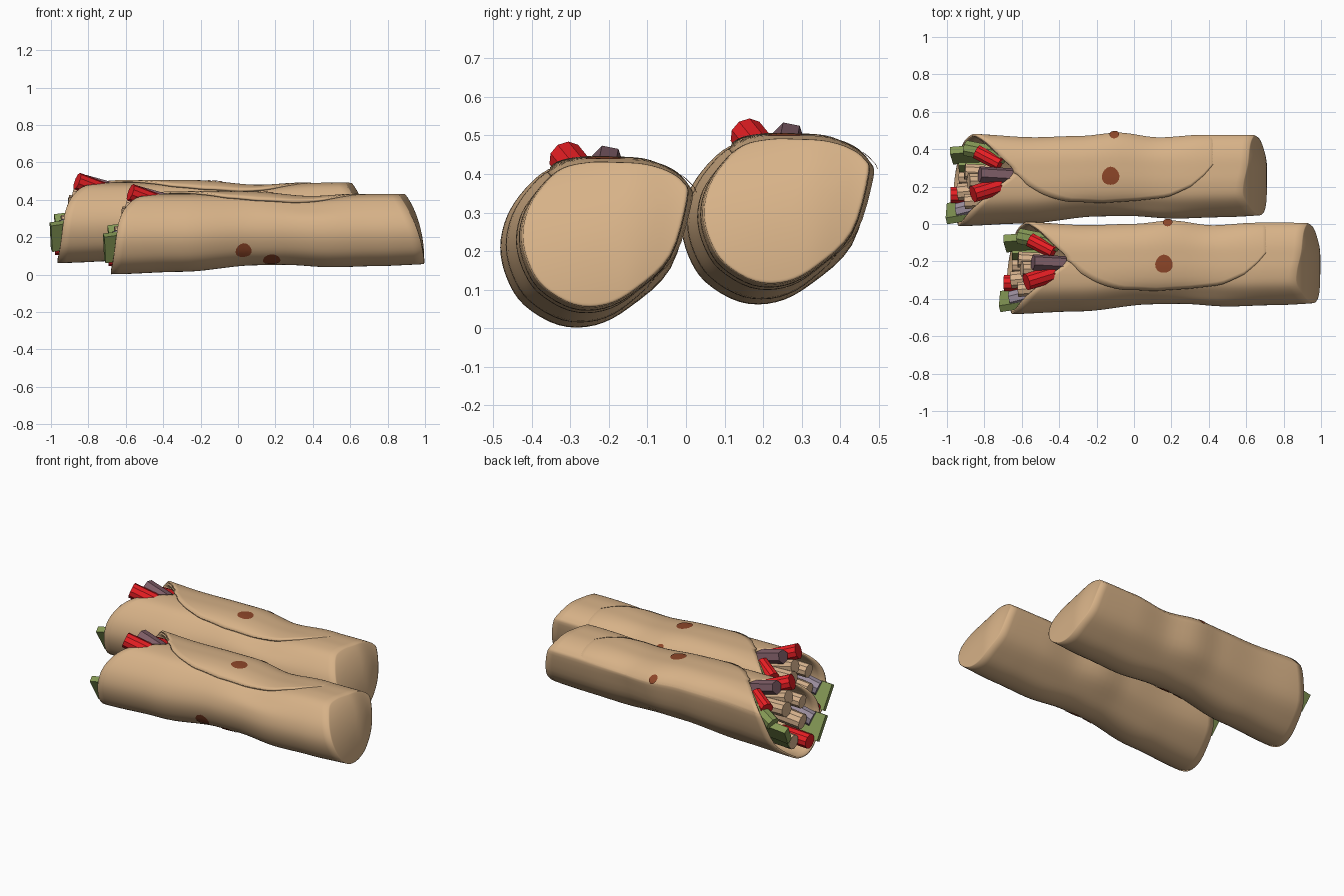
import bpy, bmesh, math
from mathutils import Vector

if "Cube" in bpy.data.objects:
    bpy.data.objects.remove(bpy.data.objects["Cube"])

def material(name, rgb):
    m = bpy.data.materials.new(name)
    m.diffuse_color = (*rgb, 1)
    m.use_nodes = True
    m.node_tree.nodes["Principled BSDF"].inputs["Base Color"].default_value = m.diffuse_color
    return m

TORTILLA = material("tortilla", (0.68, 0.445, 0.245))
SPOT = material("toasted_brown", (0.27, 0.062, 0.022))
RED = material("pepper_red", (0.80, 0.013, 0.017))
GREEN = material("lettuce_green", (0.23, 0.31, 0.09))
MAUVE = material("bean_mauve", (0.21, 0.11, 0.135))
LILAC = material("onion_lilac", (0.33, 0.27, 0.34))
CREAM = material("chicken_cream", (0.68, 0.45, 0.27))

# Roll cross-section from the back over the top: (y, z, x of the open rim)
SECTION = [(.010, .325, -.58), (-.003, .372, -.55), (-.05, .405, -.49), (-.12, .425, -.42),
           (-.2, .43, -.36), (-.28, .43, -.45), (-.36, .412, -.54), (-.42, .36, -.60),
           (-.465, .29, -.635), (-.482, .21, -.65), (-.465, .13, -.66), (-.42, .06, -.67),
           (-.33, .008, -.68), (-.235, .008, -.675), (-.145, .055, -.66), (-.04, .155, -.63)]
# Size of the roll along its length, and how far round the flap edge reaches
SCALE = [(-.68, 1), (-.3, .97), (.1, .89), (.25, .885), (.5, .915), (.75, .9), (1, .88)]
FLAP_EDGE = [(-.36, 4), (-.23, 4.8), (-.1, 5.5), (.05, 6.2), (.2, 6.5), (.35, 6.35),
             (.5, 5.9), (.6, 5.2), (.66, 4.4), (.72, 3.4)]
BACK_WAVE = [(-.6, 0), (-.25, -.018), (0, -.01), (.2, .008), (.42, -.018), (.65, -.004), (1, -.004)]
OFFSET_B = Vector((-.285, .47, .06))

def smooth(v):
    v = min(1, max(0, v))
    return v * v * (3 - 2 * v)

def lookup(table, x, ease=smooth):
    for (a, p), (b, q) in zip(table, table[1:]):
        if x <= b:
            return p + (q - p) * ease((x - a) / (b - a))
    return table[-1][1]

def section(t):
    i = math.floor(t)
    f = t - i
    p = [Vector(SECTION[(i + k) % 16]) for k in (-1, 0, 1, 2)]
    return 0.5 * (2 * p[1] + (p[2] - p[0]) * f + (2 * p[0] - 5 * p[1] + 4 * p[2] - p[3]) * f * f
                  + (3 * p[1] - p[0] - 3 * p[2] + p[3]) * f ** 3)

def surface(t, x, off=0):
    """Point on the roll, pushed outwards by off."""
    c, d = section(t), section(t + .02) - section(t - .02)
    n = Vector((d.y, -d.x)).normalized() * off
    s = lookup(SCALE, x)
    y, z = c.x * s, .44 - (.44 - c.y) * s
    z -= .025 * math.exp(-((x - .38) / .2) ** 2) * smooth((z - .28) / .12)
    y += lookup(BACK_WAVE, max(x, -.6)) * smooth((y + .2) / .2)
    return Vector((x, y + n.x, z + n.y))

def end_x(y, z):
    q = min(1, max(0, (z - .25 * (y + .2) - .06) / .42))
    return .99 - .2 * (1 - (1 - q ** 2.1) ** .6) - .025 * smooth((y + .16) / .16)

def make(name, bm, mat, thickness=0, is_smooth=True):
    """Mesh object, plus a linked copy for the second wrap."""
    bmesh.ops.recalc_face_normals(bm, faces=bm.faces)
    me = bpy.data.meshes.new(name)
    bm.to_mesh(me)
    bm.free()
    me.materials.append(mat)
    for p in me.polygons:
        p.use_smooth = is_smooth
    for suffix, loc in (("front", Vector()), ("back", OFFSET_B)):
        ob = bpy.data.objects.new(f"{name}_{suffix}", me)
        ob.location = loc
        bpy.context.collection.objects.link(ob)
        if thickness:
            mod = ob.modifiers.new("thickness", "SOLIDIFY")
            mod.thickness = thickness
            mod.offset = 0

def grid(bm, rows, closed):
    vs = [[bm.verts.new(p) for p in r] for r in rows]
    n = len(rows[0])
    for a, b in zip(vs, vs[1:]):
        for j in range(n if closed else n - 1):
            k = (j + 1) % n
            bm.faces.new((a[j], a[k], b[k], b[j]))
    return vs

# Tortilla roll with a slanted open rim and a domed closed end
bm = bmesh.new()
N, M = 64, 36
ts = [16 * j / N for j in range(N)]
ends = []
for t in ts:
    p = surface(t, .92, -.006)
    ends.append(Vector((end_x(p.y, p.z), p.y, p.z)))
rows = []
for i in range(M + 1):
    row = []
    for t, e in zip(ts, ends):
        xl = section(t).z
        row.append(surface(t, xl + (e.x - xl) * i / M, -.006))
    rows.append(row)
for s in (.985, .96, .92, .86, .78, .65, .45, .25, .08):
    row = []
    for e in ends:
        y, z = -.21 + (e.y + .21) * s, .245 + (e.z - .245) * s
        row.append(Vector((end_x(y, z), y, z)))
    rows.append(row)
vs = grid(bm, rows, True)
bm.faces.new(vs[-1])
make("tortilla_roll", bm, TORTILLA, .012)

# Overlapping flap on top, with a curved free edge
bm = bmesh.new()
rows = []
for i in range(37):
    u = i / 36
    reach = lookup(FLAP_EDGE, -.36 + 1.08 * u, lambda v: v)
    row = []
    for j in range(21):
        v = j / 20
        t = reach * v
        xl = section(t).z
        row.append(surface(t, xl + (.72 - xl) * u, -.007 + .016 * smooth(v * 2) * (1 - u ** 6)))
    rows.append(row)
grid(bm, rows, False)
make("tortilla_flap", bm, TORTILLA, .012)

# Toasted spots laid on the tortilla: x, place round the roll, radius, lift
bm = bmesh.new()
for x, t, r, off in ((.16, 4.5, .047, .018), (.03, 10.5, .043, .003),
                     (.18, 11.4, .047, .003), (.18, .95, .026, .009)):
    step = (surface(t + .5, x) - surface(t - .5, x)).length
    centre = bm.verts.new(surface(t, x, off))
    rings = []
    for k in (.5, 1):
        ring = []
        for a in range(16):
            ang = math.tau * a / 16
            q = r * k * (1 + .04 * math.sin(3 * ang))
            ring.append(bm.verts.new(surface(t + q * math.sin(ang) / step, x + q * math.cos(ang), off)))
        rings.append(ring)
    for a in range(16):
        b = (a + 1) % 16
        bm.faces.new((centre, rings[0][a], rings[0][b]))
        bm.faces.new((rings[0][a], rings[1][a], rings[1][b], rings[0][b]))
make("toasted_spots", bm, SPOT)

# Filling sticks: start, end, half width, half height, sides, roll
FILLING = {
    "pepper": (RED, [((-.575, -.31, .44), (-.43, -.265, .385), .047, .047, 10, 0),
                     ((-.555, -.085, .345), (-.43, -.15, .385), .04, .04, 10, 0),
                     ((-.695, -.315, .09), (-.5, -.315, .1), .045, .045, 10, 0)]),
    "bean": (MAUVE, [((-.54, -.205, .435), (-.36, -.215, .385), .044, .042, 6, .3)]),
    "onion": (LILAC, [((-.655, -.40, .19), (-.50, -.36, .25), .045, .045, 8, 0)]),
    "chicken": (CREAM, [((-.62, -.19, .32), (-.45, -.2, .31), .045, .045, 10, 0),
                        ((-.60, -.24, .375), (-.45, -.24, .34), .042, .042, 10, 0),
                        ((-.655, -.30, .21), (-.45, -.28, .24), .048, .048, 10, 0),
                        ((-.65, -.22, .11), (-.45, -.22, .12), .045, .045, 10, 0),
                        ((-.62, -.35, .31), (-.45, -.34, .32), .042, .042, 10, 0)]),
    "lettuce": (GREEN, [((-.715, -.415, .14), (-.5, -.38, .17), .02, .08, 4, .5),
                        ((-.69, -.105, .205), (-.5, -.09, .23), .022, .055, 4, -.55),
                        ((-.65, -.17, .14), (-.48, -.175, .15), .022, .055, 4, -.6),
                        ((-.61, -.065, .275), (-.41, -.105, .375), .045, .042, 8, 0)]),
}
for name, (mat, sticks) in FILLING.items():
    bm = bmesh.new()
    for a, b, w, h, n, roll in sticks:
        a, b = Vector(a), Vector(b)
        axis = (b - a).normalized()
        side0 = axis.cross(Vector((0, 0, 1))).normalized()
        up0 = side0.cross(axis)
        up = up0 * math.cos(roll) + side0 * math.sin(roll)
        side = side0 * math.cos(roll) - up0 * math.sin(roll)
        k = 1 / math.cos(math.pi / n) if n == 4 else 1
        rows = [[c + side * (w * k * math.cos(math.tau * (j + .5) / n))
                 + up * (h * k * math.sin(math.tau * (j + .5) / n)) for j in range(n)]
                for c in (a, b)]
        va, vb = grid(bm, rows, True)
        bm.faces.new(va)
        bm.faces.new(vb)
    make(name + "_pieces", bm, mat, is_smooth=False)
